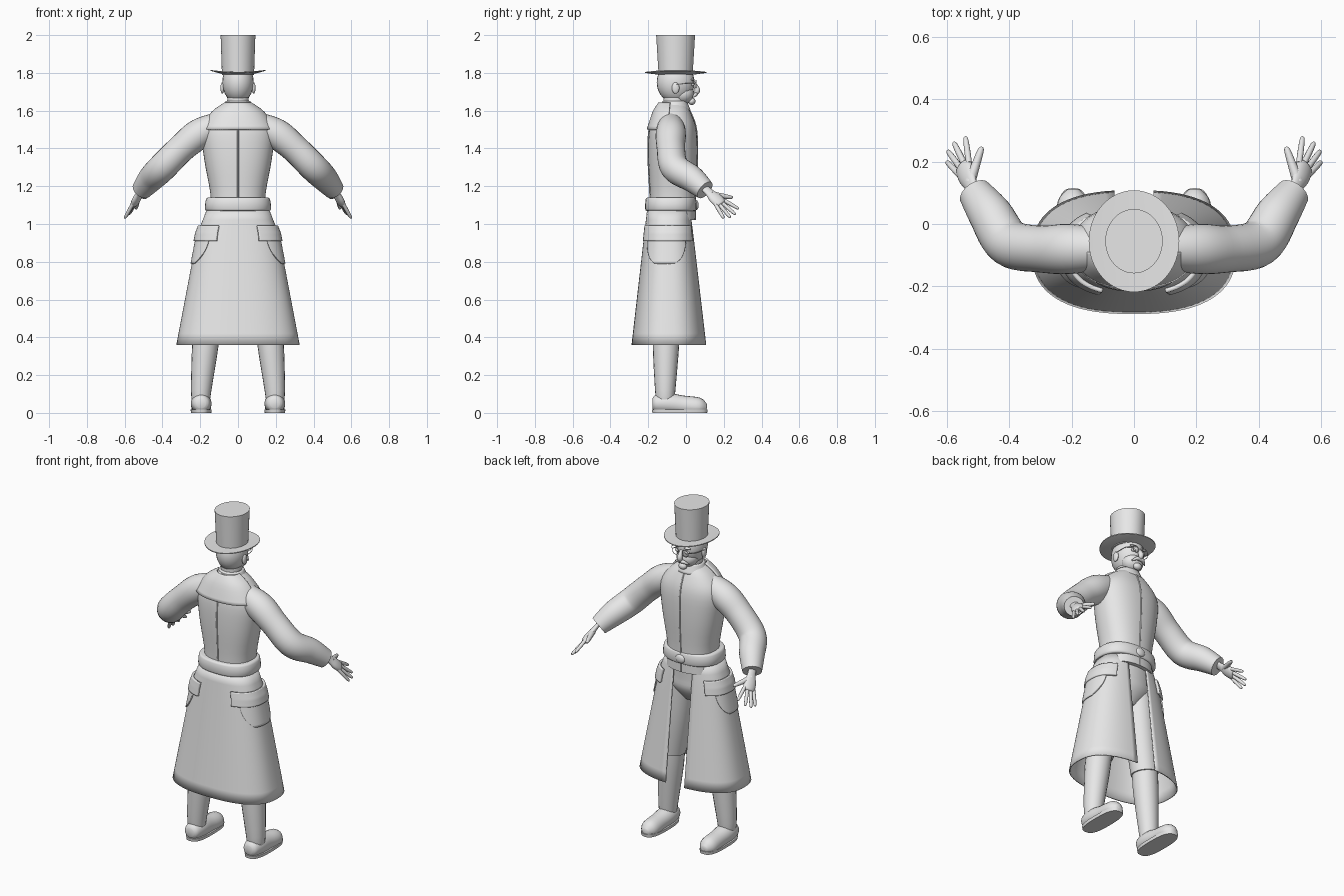
import bpy, bmesh, math
from mathutils import Vector, Matrix

cube = bpy.data.objects.get("Cube")
if cube:
    bpy.data.objects.remove(cube)

grey = bpy.data.materials.new("plain_grey")
grey.use_nodes = True
colour = (.8, .8, .8, 1)
grey.diffuse_color = colour
grey.node_tree.nodes["Principled BSDF"].inputs["Base Color"].default_value = colour


def finish(name, bm, mirror=False, thick=0):
    bmesh.ops.recalc_face_normals(bm, faces=bm.faces)
    mesh = bpy.data.meshes.new(name)
    bm.to_mesh(mesh)
    bm.free()
    mesh.materials.append(grey)
    part = bpy.data.objects.new(name, mesh)
    bpy.context.collection.objects.link(part)
    bpy.ops.object.select_all(action='DESELECT')
    part.select_set(True)
    bpy.context.view_layer.objects.active = part
    bpy.ops.object.shade_smooth_by_angle(angle=math.radians(50))
    if thick:
        solidify = part.modifiers.new("Solidify", 'SOLIDIFY')
        solidify.thickness = thick
        solidify.offset = 0
    if mirror:
        part.modifiers.new("Mirror", 'MIRROR')


def refine(rows, steps):
    """Smooth interpolation through rows of numbers."""
    padded = [rows[0], *rows, rows[-1]]
    result = []
    for before, start, end, after in zip(padded, padded[1:], padded[2:], padded[3:]):
        for step in range(steps):
            t = step / steps
            row = []
            for p, q, r, s in zip(before, start, end, after):
                slope_in, slope_out = (r - p) / 2, (s - q) / 2
                ease = t * t * (3 - 2 * t)
                row.append(q + (r - q) * ease + slope_in * t * (1 - t) ** 2 - slope_out * t * t * (1 - t))
            result.append(row)
    return result + [rows[-1]]


def skin(name, rings, closed=True, caps=True, **options):
    bm = bmesh.new()
    loops = [[bm.verts.new(point) for point in ring] for ring in rings]
    count = len(loops[0])
    for lower, upper in zip(loops, loops[1:]):
        for i in range(count if closed else count - 1):
            j = (i + 1) % count
            bm.faces.new((lower[i], lower[j], upper[j], upper[i]))
    if closed and caps:
        bm.faces.new(loops[0])
        bm.faces.new(loops[-1])
    finish(name, bm, **options)


def power(value, exponent):
    return math.copysign(abs(value) ** exponent, value)


def loft(name, rows, centre, square=2, arc=None, steps=4, sides=48, grow=0, curl=0, **options):
    """Stack level rings of (z, half width, half depth); arc(z, half width) limits the turn."""
    rings = []
    for z, width, depth in refine(rows, steps):
        start, stop = arc(z, width) if arc else (0, math.tau)
        ring = []
        for i in range(sides):
            angle = start + (stop - start) * i / (sides - 1 if arc else sides)
            x = centre[0] + (width + grow) * power(math.cos(angle), 2 / square)
            y = centre[1] + (depth + grow) * power(math.sin(angle), 2 / square)
            ring.append((x, y, z + curl * x * x))
        rings.append(ring)
    skin(name, rings, closed=arc is None, **options)


def sweep(name, rows, across=(0, 1, 0), flat=1, sides=20, steps=4, floor=None, mirror=True):
    """Tube along rows of (x, y, z, radius); flat scales the thickness, floor levels the underside."""
    rows = refine(rows, steps)
    points = [Vector(row[:3]) for row in rows]
    rings = []
    for i, (point, row) in enumerate(zip(points, rows)):
        along = points[min(i + 1, len(points) - 1)] - points[max(i - 1, 0)]
        side = along.cross(Vector(across)).normalized()
        rise = side.cross(along).normalized() * flat
        ring = []
        for j in range(sides):
            angle = math.tau * j / sides
            spot = point + (side * math.cos(angle) + rise * math.sin(angle)) * row[3]
            if floor is not None:
                spot.z = max(spot.z, floor)
            ring.append(spot)
        rings.append(ring)
    skin(name, rings, mirror=mirror)


def blob(name, location, size, mirror=False):
    bm = bmesh.new()
    matrix = Matrix.Translation(location) @ Matrix.Diagonal((*size, 1))
    bmesh.ops.create_uvsphere(bm, u_segments=24, v_segments=16, radius=1, matrix=matrix)
    finish(name, bm, mirror=mirror)


# Top hat
hat = (0, -.055)
loft("hat_crown", [(1.79, .085, .09), (2, .092, .103)], hat, steps=1)
loft("hat_brim", [(1.79, .08, .09), (1.8, .145, .163), (1.805, .145, .163), (1.805, .09, .1)],
     hat, steps=1, curl=.5)

# Head and face
blob("skull", (0, -.055, 1.75), (.083, .1, .11))
blob("jaw", (0, -.015, 1.69), (.063, .058, .055))
loft("neck", [(1.58, .06, .06), (1.7, .055, .06)], (0, -.06))
sweep("nose", [(0, .04, 1.75, .008), (0, .06, 1.71, .015), (0, .05, 1.69, .01)], mirror=False)
sweep("moustache", [(0, .05, 1.685, .01), (.02, .05, 1.685, .01), (.045, .035, 1.67, .003)])
blob("chin_beard", (0, .03, 1.65), (.025, .02, .02))
blob("ear", (.083, -.055, 1.72), (.01, .02, .03), mirror=True)
blob("brow", (.033, .035, 1.765), (.022, .01, .007), mirror=True)
blob("eye", (.032, .035, 1.74), (.015, .01, .01), mirror=True)

# Spectacles
wire = .002
turns = [math.tau * i / 24 for i in range(25)]
sweep("spectacle_rim", [(.032 + .02 * math.cos(a), .053, 1.74 + .02 * math.sin(a), wire) for a in turns],
      sides=6, steps=1)
sweep("spectacle_arm", [(.052, .05, 1.745, wire), (.08, .02, 1.745, wire), (.088, -.05, 1.74, wire)],
      across=(0, 0, 1), sides=6)

# Coat body with collar, yoke, seams and belt
spine = (0, -.07)
body = [(1.02, .15, .12), (1.15, .145, .12), (1.35, .18, .13), (1.5, .19, .125), (1.59, .13, .095),
        (1.64, .06, .065)]
loft("coat_body", body, spine, square=2.3)
loft("collar", [(1.6, .085, .08), (1.65, .06, .06)], (0, -.06), caps=False, thick=.01)
loft("back_yoke", body[3:], spine, square=2.3, grow=.008, thick=.01, arc=lambda z, width: (-3, -.14))
for name, facing in (("back_seam", -1), ("front_edge", 1)):
    sweep(name, [(0, spine[1] + facing * depth, z, .004) for z, width, depth in body], sides=8, mirror=False)
loft("belt", [(1.07, .165, .13), (1.08, .175, .136), (1.13, .17, .134), (1.14, .16, .125)],
     (0, -.08), square=2.4, steps=2)
blob("belt_knot", (0, .055, 1.1), (.03, .012, .025))


# Coat skirt, open down the front
def skirt_ring(z):
    drop = z - .36
    pinch = max(0, z - .95) * .2
    return z, .323 - .19 * drop - pinch, .195 - .115 * drop


def skirt_panel(name, top, bottom, arc, bands=12, **options):
    rows = [skirt_ring(top + (bottom - top) * i / bands) for i in range(bands + 1)]
    loft(name, rows, (0, -.09), square=2.5, steps=1, arc=arc, **options)


def front_gap(z, width):
    edge = math.acos((.062 / width) ** 1.25)
    return edge, -math.pi - edge


def pouch(z, width):
    spread = math.sqrt(1 - (max(0, .93 - z) / .15) ** 2)
    return -.15 - .75 * spread, -.15 + .75 * spread


skirt_panel("coat_skirt", 1.08, .36, front_gap, sides=72, thick=.007)
skirt_panel("pocket_pouch", .95, .79, pouch, grow=.006, thick=.008, mirror=True)
skirt_panel("pocket_flap", .99, .91, lambda z, width: (-1.15, .95), grow=.01, thick=.014, mirror=True)

# Sleeves
sweep("sleeve", [(.07, -.08, 1.54, .06), (.2, -.08, 1.48, .08), (.3, -.08, 1.4, .075), (.4, -.06, 1.3, .076),
                 (.46, .03, 1.24, .07), (.51, .1, 1.18, .054)], sides=28, steps=6)

# Hands
wrist = Vector((.52, .12, 1.17))
index_tip, little_tip = Vector((.54, .28, 1.08)), Vector((.6, .2, 1.03))
reach = ((index_tip + little_tip) / 2 - wrist).normalized()
spread = (little_tip - index_tip).normalized()
palm_normal = reach.cross(spread)
outward = Vector((.02, .01, -.015))
sweep("palm", [(*(wrist + reach * far), wide) for far, wide in
               ((-.05, .025), (0, .024), (.05, .036), (.09, .033), (.1, .02))],
      across=palm_normal, flat=.55)
for i, finger in enumerate(("index", "middle", "ring", "little")):
    t = i / 3
    root = wrist + reach * .08 + spread * (t - .5) * .054
    tip = index_tip.lerp(little_tip, t) + outward * math.sin(math.pi * t)
    sweep(finger + "_finger", [(*root.lerp(tip, far), wide) for far, wide in
                               ((0, .01), (.5, .01), (.9, .008), (1, .003))], sides=10)
thumb_root, thumb_tip = wrist + reach * .02, Vector((.487, .247, 1.14))
sweep("thumb", [(*thumb_root.lerp(thumb_tip, far), wide) for far, wide in
                ((0, .018), (.5, .014), (.9, .01), (1, .004))], across=(0, 0, 1), sides=10)

# Trousers and lower legs
loft("trouser_seat", [(.82, .06, .05), (.9, .15, .1), (.97, .165, .105), (1.08, .145, .11)], (0, -.08))
sweep("trouser_leg", [(.09, -.085, .98, .09), (.12, -.09, .7, .085), (.16, -.1, .46, .077)])
foot = .195
sweep("lower_leg", [(.16, -.1, .5, .07), (.173, -.106, .36, .07), (foot, -.11, .12, .054),
                    (foot, -.11, .05, .045)])

# Shoes
sweep("shoe", [(foot, -.178, .05, .025), (foot, -.16, .05, .045), (foot, -.1, .05, .055), (foot, -.02, .04, .052),
               (foot, .07, .03, .05), (foot, .11, .025, .02)], across=(0, 0, 1), floor=.008)
loft("shoe_sole", [(0, .054, .145), (.018, .056, .148)], (foot, -.033), square=2.8, steps=1, mirror=True)
for i in range(3):
    y, z = .025 * i, .085 - .008 * i
    sweep("shoe_lace", [(foot - .03, y, z - .012, .005), (foot, y, z, .006), (foot + .03, y, z - .012, .005)],
          sides=8)
